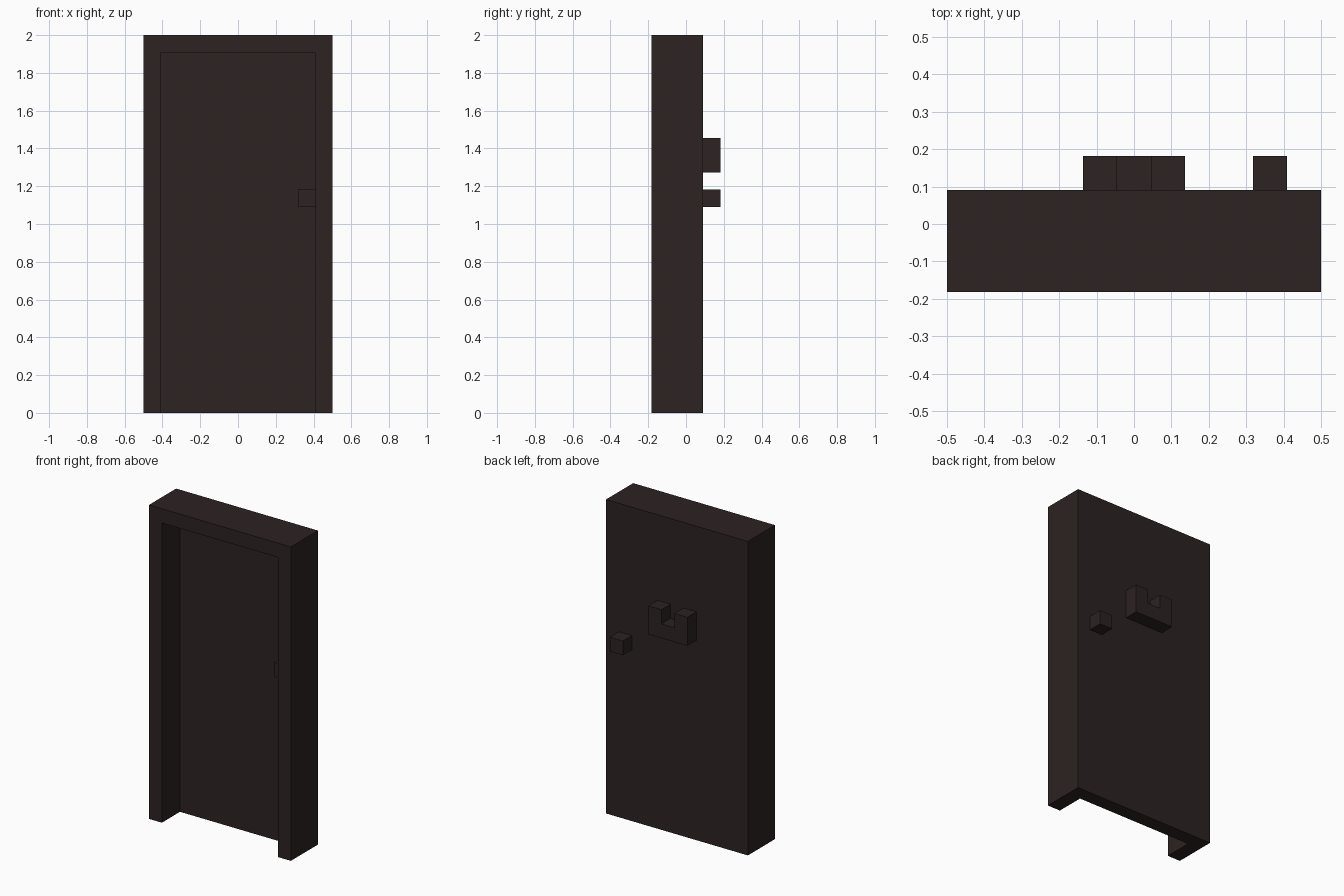
import bpy
import bmesh
from mathutils import Vector

if "Cube" in bpy.data.objects:
    bpy.data.objects.remove(bpy.data.objects["Cube"], do_unlink=True)

U = 2 / 22  # the whole door sits on a grid of this step

dark_wood = bpy.data.materials.new("dark brown wood")
colour = (0.026, 0.016, 0.016, 1)
dark_wood.diffuse_color = colour
dark_wood.use_nodes = True
bsdf = next(n for n in dark_wood.node_tree.nodes if n.type == 'BSDF_PRINCIPLED')
bsdf.inputs["Base Color"].default_value = colour


def prism(name, profile, y0, y1):
    """Extrude an x-z outline, in grid steps, from y0 back to y1."""
    bm = bmesh.new()
    face = bm.faces.new([bm.verts.new((x * U, y0 * U, z * U)) for x, z in profile])
    res = bmesh.ops.extrude_face_region(bm, geom=[face])
    moved = [g for g in res["geom"] if isinstance(g, bmesh.types.BMVert)]
    bmesh.ops.translate(bm, verts=moved, vec=Vector((0, (y1 - y0) * U, 0)))
    bmesh.ops.recalc_face_normals(bm, faces=bm.faces)
    mesh = bpy.data.meshes.new(name)
    bm.to_mesh(mesh)
    bm.free()
    mesh.materials.append(dark_wood)
    obj = bpy.data.objects.new(name, mesh)
    bpy.context.collection.objects.link(obj)
    return obj


def box(name, x0, x1, z0, z1, y0, y1):
    return prism(name, [(x0, z0), (x1, z0), (x1, z1), (x0, z1)], y0, y1)


# Door slab with its frame, recessed at the front and open at the floor
door = box("door_and_frame", -5.5, 5.5, 0, 22, -2, 1)
cutter = box("recess_cutter", -4.5, 4.5, -1, 21, -3, 0)
cutter.hide_render = True
cut = door.modifiers.new("recess", 'BOOLEAN')
cut.operation = 'DIFFERENCE'
cut.solver = 'EXACT'
cut.object = cutter
bpy.context.view_layer.objects.active = door
bpy.ops.object.modifier_apply(modifier=cut.name)
bpy.data.objects.remove(cutter, do_unlink=True)

# Square knobs on both sides
box("front_knob", 3.5, 4.5, 12, 13, -1, 0)
box("back_knob", 3.5, 4.5, 12, 13, 1, 2)

# U-shaped bracket on the back
prism("back_bracket", [(-1.5, 14), (1.5, 14), (1.5, 16), (0.5, 16),
                       (0.5, 15), (-0.5, 15), (-0.5, 16), (-1.5, 16)], 1, 2)
